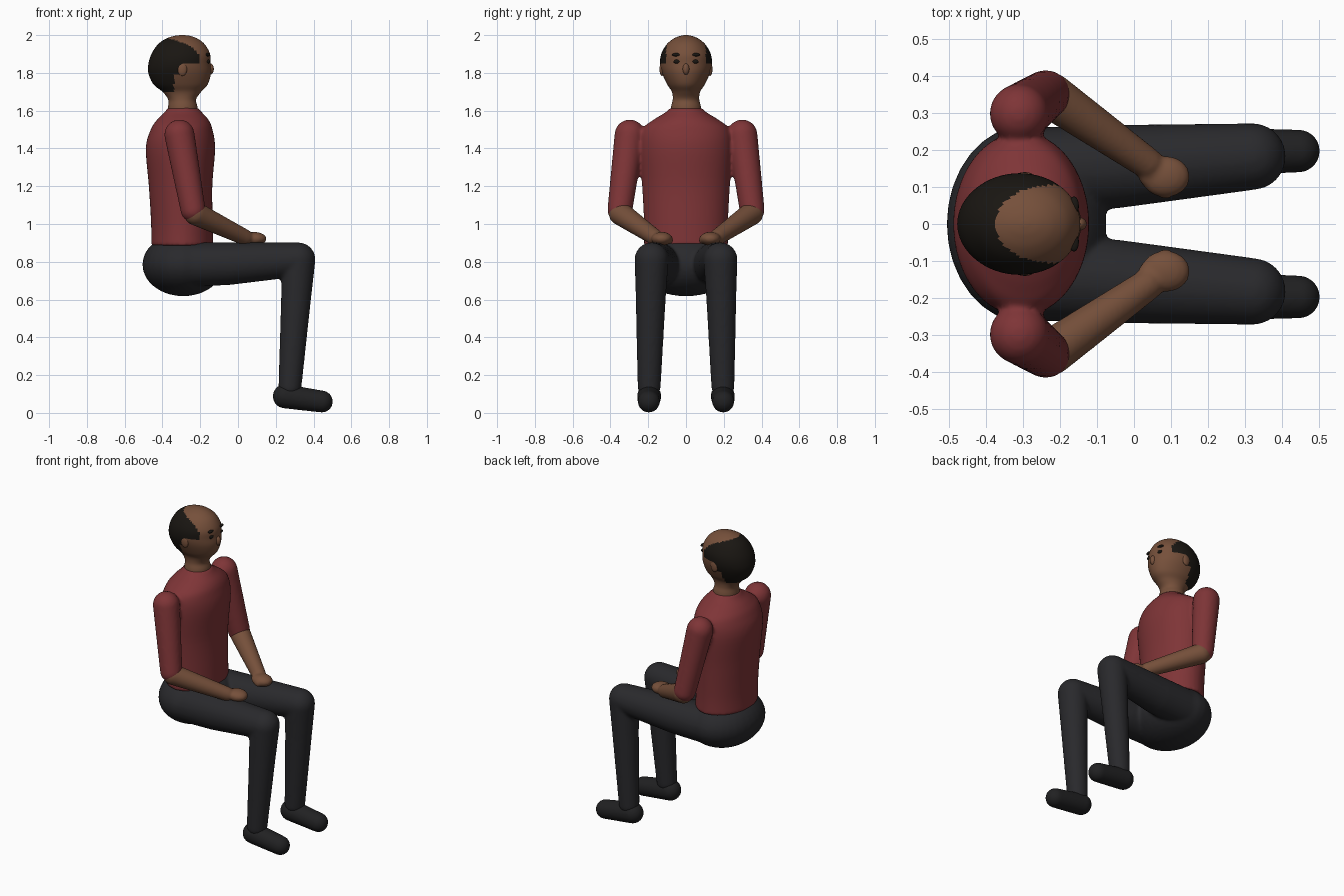
import bpy, bmesh, math
from mathutils import Vector, Matrix

if "Cube" in bpy.data.objects:
    bpy.data.objects.remove(bpy.data.objects["Cube"])


def material(name, rgb):
    m = bpy.data.materials.new(name)
    m.diffuse_color = (*rgb, 1)
    m.use_nodes = True
    m.node_tree.nodes["Principled BSDF"].inputs["Base Color"].default_value = m.diffuse_color
    return m


SKIN = material("skin", (0.18, 0.08, 0.043))
HAIR = material("hair", (0.010, 0.008, 0.006))
SHIRT = material("shirt_red", (0.21, 0.035, 0.038))
CLOTH = material("trouser_grey", (0.022, 0.022, 0.025))
SHOE = material("shoe_black", (0.015, 0.015, 0.016))


def ball(bm, c, r):
    m = Matrix.Translation(c) @ Matrix.Diagonal((*r, 1))
    bmesh.ops.create_uvsphere(bm, u_segments=32, v_segments=20, radius=1, matrix=m)


def limb(bm, *stations):
    """Round-ended tapering tube through (x, y, z, radius) stations."""
    for st in stations:
        ball(bm, st[:3], (st[3],) * 3)
    for a, b in zip(stations, stations[1:]):
        p, q = Vector(a[:3]), Vector(b[:3])
        rot = (q - p).to_track_quat('Z', 'Y').to_matrix().to_4x4()
        bmesh.ops.create_cone(bm, cap_ends=True, segments=32, radius1=a[3], radius2=b[3],
                              depth=(q - p).length, matrix=Matrix.Translation((p + q) / 2) @ rot)


def loft(bm, prof, steps=5, seg=64):
    """Stack of ellipses from (z, x_back, x_front, half_width), smoothly interpolated."""
    pts = [Vector(p) for p in prof]
    rows = []
    for i in range(len(pts) - 1):
        p0, p1, p2, p3 = pts[max(i - 1, 0)], pts[i], pts[i + 1], pts[min(i + 2, len(pts) - 1)]
        for k in range(steps):
            t = k / steps
            rows.append(0.5 * (2 * p1 + (p2 - p0) * t + (2 * p0 - 5 * p1 + 4 * p2 - p3) * t * t
                               + (3 * p1 - p0 - 3 * p2 + p3) * t ** 3))
    rows.append(pts[-1])
    rings = []
    for z, xb, xf, w in rows:
        angs = [2 * math.pi * j / seg for j in range(seg)]
        rings.append([bm.verts.new(((xb + xf) / 2 + (xf - xb) / 2 * math.cos(a),
                                    w * math.sin(a), z)) for a in angs])
    for lo, hi in zip(rings, rings[1:]):
        for j in range(seg):
            n = (j + 1) % seg
            bm.faces.new((lo[j], lo[n], hi[n], hi[j]))
    bm.faces.new(rings[0][::-1])
    bm.faces.new(rings[-1])


def finish(bm, name, *mats, fuse=0):
    bmesh.ops.recalc_face_normals(bm, faces=bm.faces)
    for f in bm.faces:
        f.smooth = True
    me = bpy.data.meshes.new(name)
    bm.to_mesh(me)
    bm.free()
    for m in mats:
        me.materials.append(m)
    ob = bpy.data.objects.new(name, me)
    bpy.context.collection.objects.link(ob)
    if fuse:
        r = ob.modifiers.new("fuse", 'REMESH')
        r.mode, r.voxel_size, r.use_smooth_shade = 'VOXEL', fuse, True
        s = ob.modifiers.new("soften", 'SMOOTH')
        s.factor, s.iterations = 0.5, 5
    return ob


# Trousers: pelvis, thighs and shins fused together
bm = bmesh.new()
ball(bm, (-0.29, 0, 0.785), (0.216, 0.268, 0.167))
for s in (-1, 1):
    limb(bm, (-0.24, s * 0.145, 0.785, 0.117), (-0.05, s * 0.155, 0.79, 0.113),
         (0.32, s * 0.182, 0.812, 0.09), (0.307, s * 0.187, 0.6, 0.079),
         (0.275, s * 0.195, 0.14, 0.061))
finish(bm, "trousers", CLOTH, fuse=0.01)

# Shirt: torso and sleeves fused together
bm = bmesh.new()
loft(bm, [(0.885, -0.46, -0.13, 0.222), (1.0, -0.46, -0.133, 0.222), (1.2, -0.472, -0.136, 0.232),
          (1.4, -0.488, -0.121, 0.248), (1.5, -0.462, -0.135, 0.232), (1.55, -0.43, -0.155, 0.175),
          (1.59, -0.39, -0.19, 0.11), (1.615, -0.372, -0.212, 0.083)])
for s in (-1, 1):
    limb(bm, (-0.31, s * 0.298, 1.473, 0.08), (-0.238, s * 0.35, 1.075, 0.066))
finish(bm, "shirt", SHIRT, fuse=0.01)

# Shoes, forearms with hands
for s, side in ((-1, "right"), (1, "left")):
    bm = bmesh.new()
    limb(bm, (0.248, s * 0.195, 0.088, 0.064), (0.444, s * 0.197, 0.06, 0.058))
    finish(bm, side + "_shoe", SHOE, fuse=0.008)

    bm = bmesh.new()
    limb(bm, (-0.225, s * 0.347, 1.055, 0.062), (0.035, s * 0.165, 0.93, 0.043))
    ball(bm, (0.085, s * 0.128, 0.922), (0.066, 0.056, 0.036))
    limb(bm, (0.04, s * 0.125, 0.925, 0.026), (0.085, s * 0.088, 0.915, 0.021))
    finish(bm, side + "_forearm_and_hand", SKIN, fuse=0.008)


# Head and neck, with a receding hairline picked out by face position
def is_hair(p):
    edge = -0.34 if p.z < 1.79 else -0.30 if p.z < 1.85 else -0.20
    bald = ((p.x + 0.23) / 0.145) ** 2 + (p.y / 0.105) ** 2 < 1 and p.z > 1.85
    return p.z > 1.70 and p.x < edge and not bald


bm = bmesh.new()
loft(bm, [(1.56, -0.375, -0.21, 0.085), (1.62, -0.37, -0.215, 0.079), (1.66, -0.37, -0.222, 0.07),
          (1.70, -0.40, -0.195, 0.075), (1.74, -0.448, -0.16, 0.1), (1.80, -0.475, -0.143, 0.127),
          (1.85, -0.474, -0.145, 0.137), (1.90, -0.458, -0.148, 0.131), (1.95, -0.425, -0.175, 0.103),
          (1.98, -0.383, -0.212, 0.068), (1.995, -0.34, -0.25, 0.033), (2.0, -0.305, -0.285, 0.007)],
     steps=6)
bm.normal_update()
for f in bm.faces:
    f.material_index = int(is_hair(f.calc_center_median()))
finish(bm, "head", SKIN, HAIR)

# Nose and ears
bm = bmesh.new()
ball(bm, (-0.148, 0, 1.82), (0.02, 0.018, 0.03))
for s in (-1, 1):
    ball(bm, (-0.295, s * 0.128, 1.82), (0.025, 0.012, 0.036))
finish(bm, "nose_and_ears", SKIN)

# Brows and eyes
bm = bmesh.new()
for s in (-1, 1):
    ball(bm, (-0.162, s * 0.05, 1.896), (0.013, 0.024, 0.009))
    ball(bm, (-0.158, s * 0.047, 1.86), (0.009, 0.019, 0.011))
finish(bm, "brows_and_eyes", HAIR)
